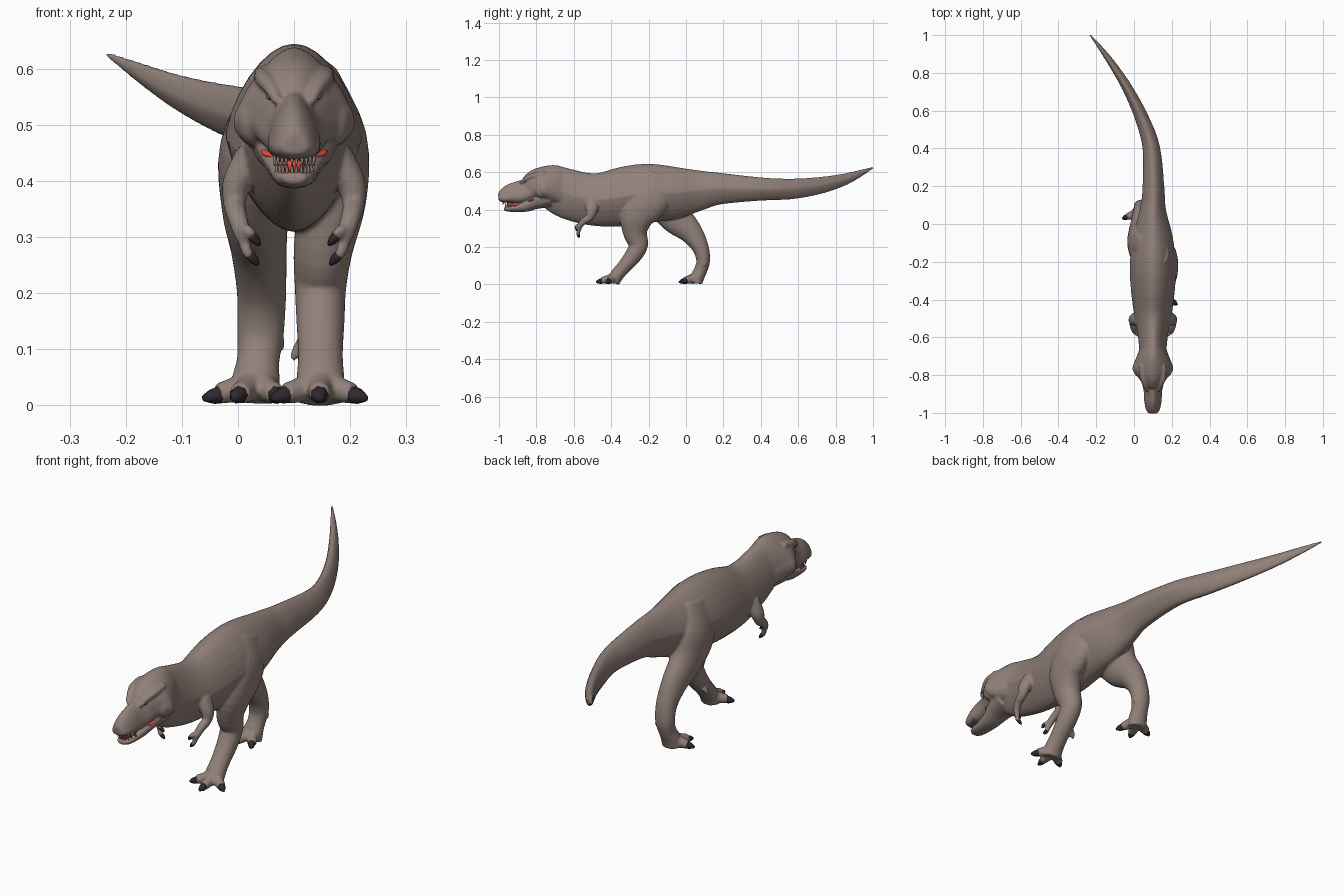
import bpy, bmesh, math
from mathutils import Vector

if "Cube" in bpy.data.objects:
    bpy.data.objects.remove(bpy.data.objects["Cube"])

CX = 0.10  # mid-line of the body


def material(name, rgb):
    m = bpy.data.materials.new(name)
    m.diffuse_color = (*rgb, 1)
    m.use_nodes = True
    m.node_tree.nodes["Principled BSDF"].inputs["Base Color"].default_value = m.diffuse_color
    return m


SKIN = material("brown grey skin", (0.285, 0.22, 0.193))
CLAW = material("dark claw", (0.028, 0.022, 0.03))
RED = material("mouth red", (0.75, 0.07, 0.055))
EYE = material("dull eye", (0.16, 0.13, 0.115))


def finish(name, bm, mat):
    bmesh.ops.recalc_face_normals(bm, faces=bm.faces)
    for f in bm.faces:
        f.smooth = True
    me = bpy.data.meshes.new(name)
    bm.to_mesh(me)
    bm.free()
    me.materials.append(mat)
    ob = bpy.data.objects.new(name, me)
    bpy.context.collection.objects.link(ob)
    return ob


def spline(rows, steps):
    """Catmull-Rom through rows of numbers."""
    out = []
    for i in range(len(rows) - 1):
        a, b, c, d = (rows[max(0, min(len(rows) - 1, i + k))] for k in (-1, 0, 1, 2))
        for s in range(steps):
            t = s / steps
            out.append([0.5 * (2 * q + (r - p) * t + (2 * p - 5 * q + 4 * r - u) * t * t
                               + (3 * q - p - 3 * r + u) * t ** 3)
                        for p, q, r, u in zip(a, b, c, d)])
    return out + [list(rows[-1])]


def sweep(name, rows, mat=SKIN, steps=4, sides=20, keel=0.0, crest=0.0):
    """Tube through (x, y, z, half width, half depth); keel/crest narrow the underside/top."""
    pts = spline(rows, steps)
    bm = bmesh.new()
    rings = []
    for i, (x, y, z, w, h) in enumerate(pts):
        t = (Vector(pts[min(i + 1, len(pts) - 1)][:3]) - Vector(pts[max(i - 1, 0)][:3])).normalized()
        side = Vector((1, 0, 0))
        side = (side - t * side.dot(t)).normalized()
        up = side.cross(t)
        ring = []
        for k in range(sides):
            a = math.tau * k / sides
            s = math.sin(a)
            pinch = 1 - (keel if s < 0 else crest) * abs(s)
            ring.append(bm.verts.new(Vector((x, y, z)) + side * (max(w, .001) * math.cos(a) * pinch)
                                     + up * (max(h, .001) * s)))
        rings.append(ring)
    for r0, r1 in zip(rings, rings[1:]):
        for k in range(sides):
            n = (k + 1) % sides
            bm.faces.new((r0[k], r0[n], r1[n], r1[k]))
    bm.faces.new(rings[0])
    bm.faces.new(rings[-1])
    return finish(name, bm, mat)


def ball(name, loc, radii, mat=SKIN):
    bm = bmesh.new()
    bmesh.ops.create_uvsphere(bm, u_segments=16, v_segments=10, radius=1)
    for v in bm.verts:
        v.co = Vector(c * r for c, r in zip(v.co, radii)) + Vector(loc)
    return finish(name, bm, mat)


def spike(name, base, tip, r, mat, sides=7):
    """Blunt claw or tooth."""
    b, t = Vector(base), Vector(tip)
    m = b.lerp(t, 0.55)
    return sweep(name, [(*b, r, r), (*m, r * .88, r * .85), (*t, r * .3, r * .3)], mat, 2, sides)


skin = []

# torso, neck and tail
skin.append(sweep("torso", [
    (CX, -.76, .535, .055, .09), (CX, -.71, .52, .07, .118), (CX, -.645, .49, .074, .132),
    (CX, -.565, .465, .084, .136), (CX, -.46, .453, .103, .143), (CX, -.325, .47, .119, .16),
    (CX, -.20, .487, .122, .158), (CX, -.06, .49, .104, .14), (CX, .075, .503, .07, .108),
    (.103, .18, .512, .059, .085), (.092, .40, .51, .047, .062), (.042, .56, .51, .037, .055),
    (-.03, .71, .528, .028, .046), (-.104, .83, .556, .021, .034), (-.165, .915, .587, .014, .022),
    (-.234, 1.003, .626, .004, .005)], keel=.25, crest=.25, sides=28))

# skull (boxy along the lip) and lower jaw
skin.append(sweep("skull", [
    (CX, -1.003, .468, .020, .02), (CX, -.985, .471, .033, .034), (CX, -.94, .485, .041, .052),
    (CX, -.89, .493, .043, .061), (CX, -.85, .503, .053, .062), (CX, -.81, .528, .078, .078),
    (CX, -.77, .54, .096, .088), (CX, -.71, .535, .082, .104), (CX, -.64, .51, .06, .1)],
    crest=.35, keel=-.6, sides=32))
skin.append(sweep("lower_jaw", [
    (CX, -.972, .405, .02, .010), (CX, -.95, .403, .032, .014), (CX, -.90, .406, .038, .020),
    (CX, -.85, .417, .045, .028), (CX, -.80, .438, .058, .035), (CX, -.73, .46, .075, .05)],
    crest=-.4))


def leg(name, rows, toes):
    skin.append(sweep(name, rows, sides=24))
    foot = Vector(rows[-2][:3])
    for i, (x, y) in enumerate(toes):
        tip = Vector((x, y, .021))
        mid = foot.lerp(tip, .55)
        skin.append(sweep("toe", [(*foot, .028, .028), (mid.x, mid.y, .028, .022, .023),
                                  (*tip, .019, .018)]))
        d = (tip - foot)
        d.z = 0
        d.normalize()
        b, e = tip - d * .012, tip + d * .028
        spike(f"{name}_claw_{i}", (b.x, b.y, .021), (e.x, e.y, .012), .0165, CLAW)


# legs in mid stride
leg("right_leg", [
    (.15, -.14, .58, .03, .08), (.172, -.19, .47, .058, .112), (.169, -.26, .37, .06, .095),
    (.152, -.272, .28, .053, .066), (.147, -.255, .21, .046, .052), (.147, -.285, .15, .043, .045),
    (.147, -.335, .09, .04, .037), (.147, -.372, .045, .043, .036), (.147, -.385, .006, .044, .03)],
    [(.145, -.452), (.206, -.412), (.084, -.415)])
leg("left_leg", [
    (.05, -.14, .58, .03, .08), (.026, -.11, .46, .058, .112), (.03, -.055, .36, .06, .09),
    (.037, .025, .28, .05, .064), (.042, .076, .20, .044, .045), (.04, .092, .13, .042, .037),
    (.036, .08, .08, .038, .035), (.032, .064, .045, .043, .036), (.03, .058, .006, .044, .03)],
    [(.002, -.012), (-.036, .038), (.068, .0)])
skin.append(spike("spur", (.115, -.29, .11), (.096, -.30, .08), .013, SKIN))
skin.append(spike("spur", (.06, .095, .14), (.082, .10, .10), .013, SKIN))

for s, side in ((-1, "left"), (1, "right")):
    X = lambda o: CX + s * o
    # short two-fingered arms
    skin.append(sweep("arm", [
        (X(.075), -.50, .44, .032, .04), (X(.102), -.505, .395, .026, .032),
        (X(.106), -.517, .358, .020, .022), (X(.102), -.547, .338, .018, .018),
        (X(.094), -.568, .312, .016, .015), (X(.09), -.572, .295, .013, .013)]))
    for j, (o, y, z) in enumerate(((.074, -.585, .299), (.077, -.576, .264))):
        skin.append(sweep("finger", [(X(.093), -.567, .312, .012, .012), (X(o + .008), y, z + .012, .01, .01),
                                     (X(o), y, z, .009, .009)]))
        spike(f"{side}_finger_claw_{j}", (X(o + .001), y, z + .003), (X(o - .013), y + .004, z - .014), .009, CLAW)
    # brow, cheek and eye
    skin.append(sweep("brow", [(X(.030), -.885, .54, .008, .008), (X(.042), -.85, .567, .014, .012),
                               (X(.053), -.81, .582, .017, .015), (X(.055), -.75, .592, .016, .014)]))
    skin.append(ball("cheek", (X(.074), -.775, .505), (.027, .035, .042)))
    ball(f"{side}_eye", (X(.043), -.864, .550), (.007, .008, .006), EYE)
    # teeth at the front of both jaws
    for k in range(5):
        a = k / 4
        o, y = .004 + .031 * a ** .8, -.978 + .05 * a * a
        spike(f"{side}_upper_tooth_{k}", (X(o), y, .449), (X(o), y - .002, .426), .0034, SKIN, 5)
        spike(f"{side}_lower_tooth_{k}", (X(o * .9), y + .014, .410), (X(o * .9), y + .012, .430), .0032, SKIN, 5)

# mouth lining and tongue, reaching the surface only at the corners
sweep("mouth_lining", [(CX, -.958, .426, .018, .012), (CX, -.91, .426, .022, .012),
                       (CX, -.86, .44, .030, .012), (CX, -.825, .449, .059, .009),
                       (CX, -.78, .465, .05, .009)], RED)

# fuse the skin parts into one smooth hide
bpy.ops.object.select_all(action="DESELECT")
for ob in skin:
    ob.select_set(True)
bpy.context.view_layer.objects.active = skin[0]
bpy.ops.object.join()
hide = skin[0]
hide.name = "body_skin"
rm = hide.modifiers.new("fuse", "REMESH")
rm.mode = "VOXEL"
rm.voxel_size = .005
rm.use_smooth_shade = True
sm = hide.modifiers.new("soften", "SMOOTH")
sm.factor = .5
sm.iterations = 4
